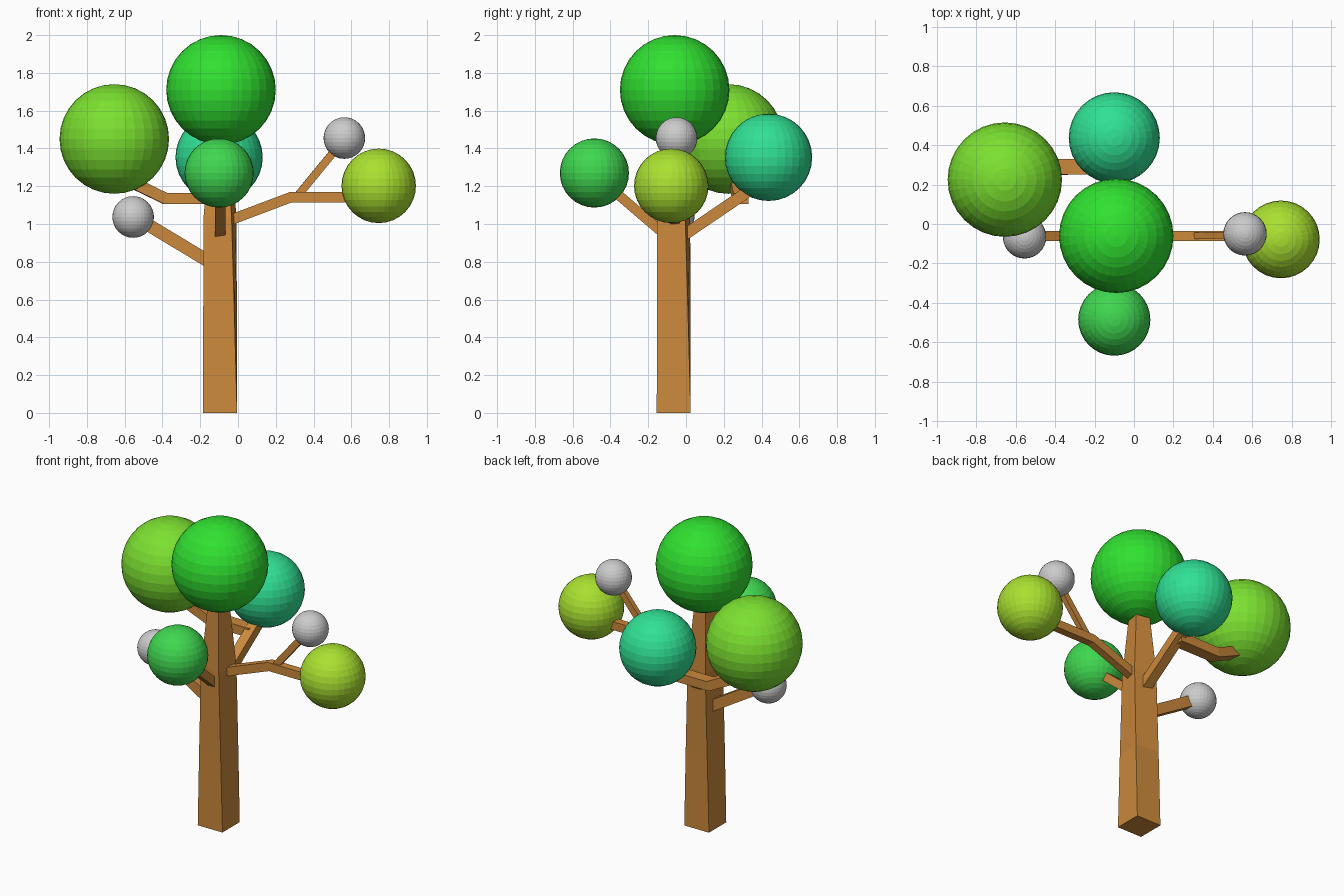
import bpy, bmesh, math
from mathutils import Vector

if "Cube" in bpy.data.objects:
    bpy.data.objects.remove(bpy.data.objects["Cube"])

CX, CY = -0.095, -0.065  # trunk axis


def material(name, rgb):
    m = bpy.data.materials.new(name)
    m.diffuse_color = (*rgb, 1)
    m.use_nodes = True
    m.node_tree.nodes["Principled BSDF"].inputs["Base Color"].default_value = m.diffuse_color
    return m


bark = material("bark", (0.60, 0.25, 0.045))


def loft(name, rings, mat):
    """Skin a list of four-point rings into a closed flat-faced bar."""
    bm = bmesh.new()
    loops = [[bm.verts.new(p) for p in ring] for ring in rings]
    for a, b in zip(loops, loops[1:]):
        for i in range(4):
            j = (i + 1) % 4
            bm.faces.new((a[i], a[j], b[j], b[i]))
    bm.faces.new(loops[0][::-1])
    bm.faces.new(loops[-1])
    bmesh.ops.recalc_face_normals(bm, faces=bm.faces)
    mesh = bpy.data.meshes.new(name)
    bm.to_mesh(mesh)
    bm.free()
    mesh.materials.append(mat)
    ob = bpy.data.objects.new(name, mesh)
    bpy.context.collection.objects.link(ob)


def trunk_ring(z, half, twist):
    r, t = half * math.sqrt(2), math.radians(twist)
    return [(CX + r * math.cos(t + a), CY + r * math.sin(t + a), z)
            for a in (math.pi / 4 + k * math.pi / 2 for k in range(4))]


def branch(name, points, width, height):
    """Rectangular bar mitred along a path."""
    pts = [Vector(p) for p in points]
    dirs = [(b - a).normalized() for a, b in zip(pts, pts[1:])]
    rings = []
    for i, p in enumerate(pts):
        d0, d1 = dirs[max(i - 1, 0)], dirs[min(i, len(dirs) - 1)]
        t = (d0 + d1).normalized()
        side = t.cross(Vector((0, 0, 1))).normalized() * width / 2
        up = side.cross(t).normalized() * height / 2 / t.dot(d1)
        rings.append([p + side + up, p - side + up, p - side - up, p + side - up])
    loft(name, rings, bark)


def ball(name, center, radius, rgb=None):
    bpy.ops.mesh.primitive_uv_sphere_add(segments=32, ring_count=16,
                                         radius=radius, location=center)
    ob = bpy.context.object
    ob.name = name
    if rgb:
        ob.data.materials.append(material(name + "_color", rgb))


# Twisted, tapering trunk
loft("trunk", [trunk_ring(0, 0.09, 0), trunk_ring(0.5, 0.083, -4.5),
               trunk_ring(1.04, 0.075, -10), trunk_ring(1.5, 0.042, -10)], bark)

# Branches
branch("right_branch", [(-0.07, -0.06, 1.01), (0.28, -0.06, 1.142), (0.62, -0.06, 1.142)], 0.05, 0.055)
branch("right_twig", [(0.31, -0.06, 1.142), (0.53, -0.055, 1.41)], 0.034, 0.042)
branch("low_left_branch", [(-0.13, -0.06, 0.787), (-0.50, -0.06, 1.01)], 0.05, 0.068)
branch("front_branch", [(CX, -0.09, 0.925), (CX, -0.40, 1.19)], 0.055, 0.052)
branch("back_branch", [(CX, -0.02, 0.935), (CX, 0.37, 1.20)], 0.065, 0.06)
branch("back_left_branch", [(CX, 0.29, 1.135), (-0.385, 0.29, 1.135), (-0.57, 0.27, 1.225)], 0.08, 0.06)

# Foliage
ball("top_foliage", (-0.09, -0.06, 1.71), 0.29, (0.03, 0.75, 0.03))
ball("left_foliage", (-0.655, 0.225, 1.45), 0.29, (0.20, 0.75, 0.03))
ball("back_foliage", (-0.10, 0.437, 1.353), 0.231, (0.03, 0.75, 0.30))
ball("front_foliage", (-0.10, -0.485, 1.27), 0.183, (0.05, 0.68, 0.08))
ball("right_foliage", (0.745, -0.078, 1.202), 0.197, (0.40, 0.75, 0.03))

# Grey buds
ball("right_bud", (0.563, -0.05, 1.455), 0.11)
ball("left_bud", (-0.555, -0.065, 1.037), 0.11)
